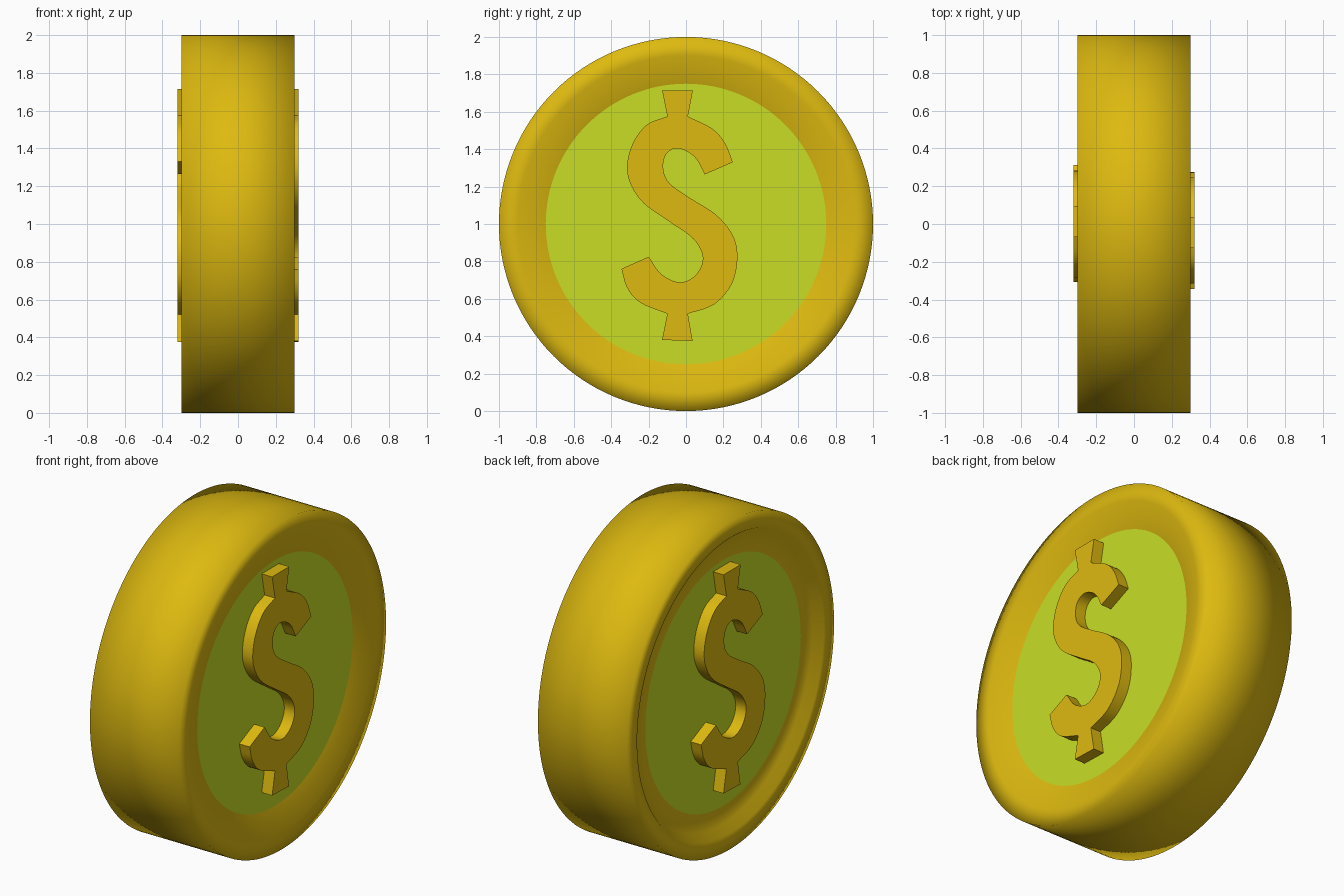
import bpy, bmesh, math
from mathutils import Vector

if "Cube" in bpy.data.objects:
    bpy.data.objects.remove(bpy.data.objects["Cube"])


def material(name, col):
    m = bpy.data.materials.new(name)
    m.diffuse_color = (*col, 1)
    m.use_nodes = True
    m.node_tree.nodes["Principled BSDF"].inputs["Base Color"].default_value = m.diffuse_color
    return m


gold = material("gold", (0.73, 0.49, 0.005))
green = material("lime_green", (0.578, 0.73, 0.019))
SEG = 128
FLOOR = 0.25


def make_object(name, bm, mat, smooth):
    bmesh.ops.recalc_face_normals(bm, faces=bm.faces)
    me = bpy.data.meshes.new(name)
    bm.to_mesh(me)
    bm.free()
    me.materials.append(mat)
    for p in me.polygons:
        p.use_smooth = smooth
    ob = bpy.data.objects.new(name, me)
    bpy.context.collection.objects.link(ob)
    return ob


def ring(bm, x, r):
    return [bm.verts.new((x, r * math.cos(2 * math.pi * i / SEG),
                          1 + r * math.sin(2 * math.pi * i / SEG))) for i in range(SEG)]


# rim: lathed profile (x, radius), dished towards both recessed faces
bm = bmesh.new()
profile = [(-FLOOR, 0.75), (-FLOOR, 0.86), (-0.3, 0.9), (-0.3, 1.0), (0, 1.0),
           (0.3, 1.0), (0.3, 0.9), (FLOOR, 0.75)]
rings = [ring(bm, x, r) for x, r in profile]
for a, b in zip(rings, rings[1:]):
    for i in range(SEG):
        j = (i + 1) % SEG
        bm.faces.new((a[i], a[j], b[j], b[i]))
make_object("coin_rim", bm, gold, True)

# recessed round faces
for side, name in ((1, "right_disc"), (-1, "left_disc")):
    bm = bmesh.new()
    f = bm.faces.new(ring(bm, side * FLOOR, 0.75))
    ob = make_object(name, bm, green, False)
    if ob.data.polygons[0].normal.x * side < 0:
        ob.data.flip_normals()

# raised symbol outline: chains (y, z) smoothed inside, sharp where they meet
chains = [
    [(-.128, 1.715), (.037, 1.715)],
    [(.037, 1.715), (.01, 1.575)],
    [(.01, 1.575), (.14, 1.51), (.21, 1.43), (.25, 1.33)],
    [(.25, 1.33), (.10, 1.265)],
    [(.10, 1.265), (.045, 1.36), (-.043, 1.405), (-.105, 1.375), (-.122, 1.30),
     (-.09, 1.22), (.02, 1.14), (.16, 1.05), (.25, .94), (.275, .82), (.245, .68),
     (.15, .57), (.01, .52)],
    [(.01, .52), (.035, .375)],
    [(.035, .375), (-.128, .38)],
    [(-.128, .38), (-.10, .52)],
    [(-.10, .52), (-.245, .58), (-.315, .66), (-.345, .76)],
    [(-.345, .76), (-.2, .825)],
    [(-.2, .825), (-.13, .73), (-.03, .688), (.055, .73), (.09, .82), (.04, .92),
     (-.085, 1.01), (-.225, 1.11), (-.295, 1.21), (-.315, 1.31), (-.285, 1.43),
     (-.21, 1.53), (-.10, 1.575)],
    [(-.10, 1.575), (-.128, 1.715)],
]


def smooth_chain(pts, n=5):
    p = [Vector(q) for q in pts]
    if len(p) == 2:
        return [p[0]]
    p = [2 * p[0] - p[1]] + p + [2 * p[-1] - p[-2]]
    out = []
    for a, b, c, d in zip(p, p[1:], p[2:], p[3:]):
        for k in range(n):
            t = k / n
            out.append(0.5 * (2 * b + (c - a) * t + (2 * a - 5 * b + 4 * c - d) * t * t
                              + (3 * b - a - 3 * c + d) * t ** 3))
    return out


outline = [q for c in chains for q in smooth_chain(c)]

# raised symbols, turned half round for the other side
for side, shift, name in ((1, 0, "right_emblem"), (-1, -0.033, "left_emblem")):
    bm = bmesh.new()
    base = bm.faces.new([bm.verts.new((side * (FLOOR - 0.01), side * q.x + shift, q.y))
                         for q in outline])
    new = bmesh.ops.extrude_face_region(bm, geom=[base])["geom"]
    top = [v for v in new if isinstance(v, bmesh.types.BMVert)]
    bmesh.ops.translate(bm, verts=top, vec=(side * (0.32 - FLOOR + 0.01), 0, 0))
    ob = make_object(name, bm, gold, True)
    bpy.ops.object.select_all(action='DESELECT')
    ob.select_set(True)
    bpy.context.view_layer.objects.active = ob
    bpy.ops.object.shade_smooth_by_angle(angle=math.radians(30))
